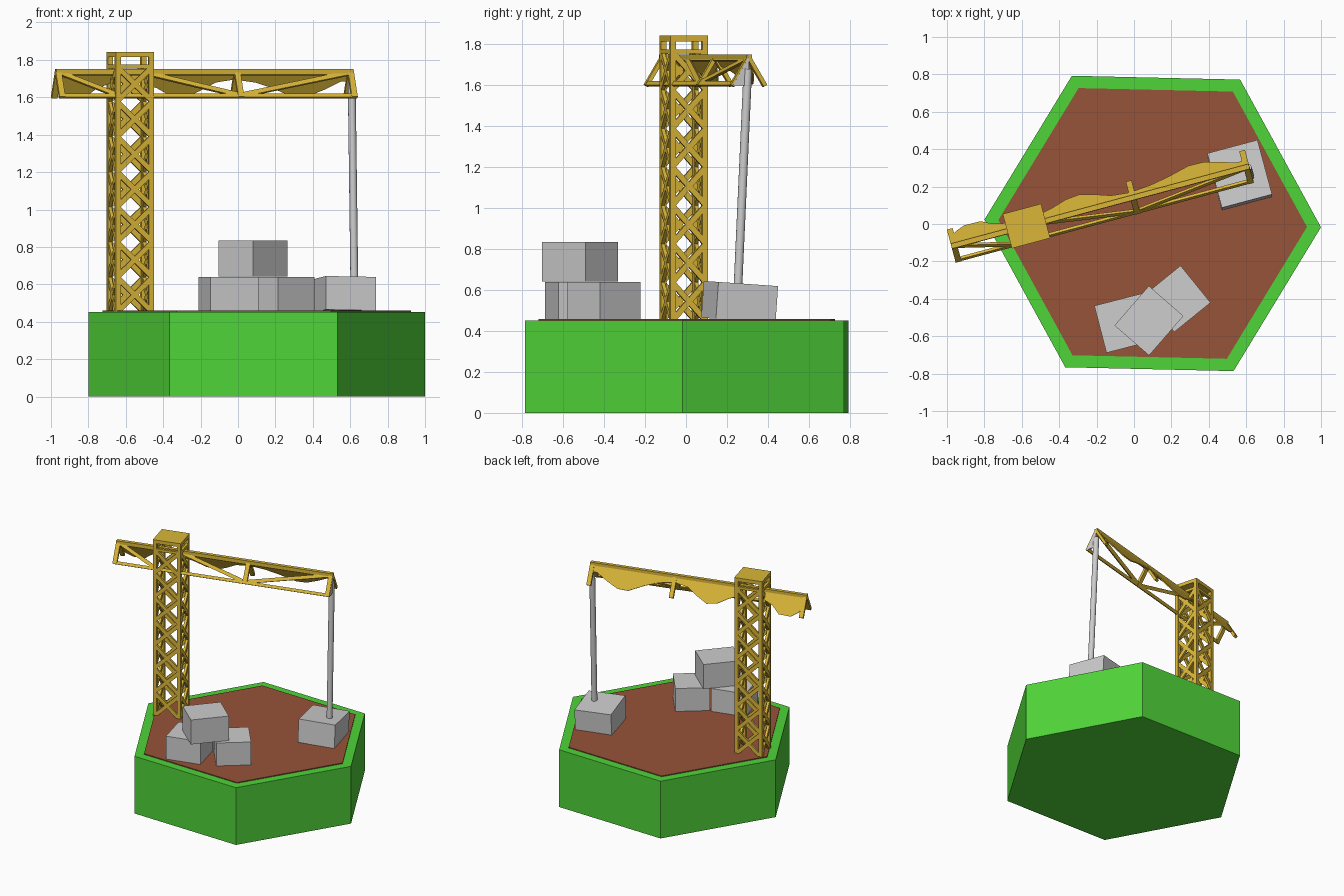
import bpy, bmesh, math
from mathutils import Matrix, Vector

if "Cube" in bpy.data.objects:
    bpy.data.objects.remove(bpy.data.objects["Cube"])


def material(name, rgb):
    m = bpy.data.materials.new(name)
    m.diffuse_color = (*rgb, 1)
    m.use_nodes = True
    m.node_tree.nodes["Principled BSDF"].inputs["Base Color"].default_value = m.diffuse_color
    return m


GREEN = material("grass_green", (0.08, 0.66, 0.04))
SOIL = material("soil_brown", (0.31, 0.087, 0.042))
YELLOW = material("crane_yellow", (0.70, 0.47, 0.04))
GREY = material("concrete_grey", (0.61, 0.61, 0.61))


def finish(name, bm, mat, matrix=None):
    bmesh.ops.recalc_face_normals(bm, faces=bm.faces[:])
    me = bpy.data.meshes.new(name)
    bm.to_mesh(me)
    bm.free()
    me.materials.append(mat)
    ob = bpy.data.objects.new(name, me)
    if matrix:
        ob.matrix_world = matrix
    bpy.context.collection.objects.link(ob)
    return ob


def box(bm, size, matrix):
    bmesh.ops.create_cube(bm, size=1, matrix=matrix @ Matrix.Diagonal((*size, 1)))


def bar(bm, a, b, width, thick, normal):
    """Flat bar from a to b whose thin side faces along normal."""
    a, b, n = Vector(a), Vector(b), Vector(normal)
    x = (b - a).normalized()
    y = n.cross(x).normalized()
    z = x.cross(y)
    rot = Matrix((x, y, z)).transposed().to_4x4()
    box(bm, ((b - a).length, width, thick), Matrix.Translation((a + b) / 2) @ rot)


def plate(bm, points, offset):
    """Thin plate: polygon extruded by offset."""
    f = bm.faces.new([bm.verts.new(p) for p in points])
    r = bmesh.ops.extrude_face_region(bm, geom=[f])
    vs = [v for v in r["geom"] if isinstance(v, bmesh.types.BMVert)]
    bmesh.ops.translate(bm, vec=offset, verts=vs)


def hexagon(name, radius, z0, z1, mat):
    bm = bmesh.new()
    bmesh.ops.create_cone(bm, cap_ends=True, segments=6, radius1=radius, radius2=radius, depth=z1 - z0)
    # find the first corner so that one corner points along +x
    v = bm.verts[:][0].co
    turn = math.radians(-1.3) - math.atan2(v.y, v.x)
    finish(name, bm, mat, Matrix.Translation((0.10, 0.003, (z0 + z1) / 2)) @ Matrix.Rotation(turn, 4, 'Z'))


# hexagonal island with a soil sheet on top
hexagon("grass_base", 0.90, 0, 0.452, GREEN)
hexagon("soil_top", 0.825, 0.40, 0.459, SOIL)

CRANE = Matrix.Translation((-0.575, -0.011, 0)) @ Matrix.Rotation(math.radians(15), 4, 'Z')

# tower: corner posts, cross bracing and cap
W, D, Z0, Z1, TOP = 0.212, 0.19, 0.45, 1.765, 1.843
T = 0.028
bm = bmesh.new()
for sx in (-1, 1):
    for sy in (-1, 1):
        box(bm, (T, T, TOP - Z0), Matrix.Translation((sx * (W - T) / 2, sy * (D - T) / 2, (Z0 + TOP) / 2)))
finish("tower_posts", bm, YELLOW, CRANE)

bm = bmesh.new()
N = 7
step = (Z1 - Z0) / N
hx, hy, t = W / 2 - 0.018, D / 2 - 0.018, 0.018
for i in range(N):
    lo, hi = Z0 + i * step + 0.01, Z0 + (i + 1) * step - 0.01
    for s in (-1, 1):
        for a, b in ((lo, hi), (hi, lo)):
            y, x = s * (D / 2 - t / 2 - 0.002), s * (W / 2 - t / 2 - 0.002)
            bar(bm, (-hx, y, a), (hx, y, b), 0.028, t, (0, 1, 0))
            bar(bm, (x, -hy, a), (x, hy, b), 0.028, t, (1, 0, 0))
finish("tower_bracing", bm, YELLOW, CRANE)

bm = bmesh.new()
box(bm, (W, D, 0.028), Matrix.Translation((0, 0, TOP - 0.014)))
for s in (-1, 1):
    box(bm, (W, t, 0.02), Matrix.Translation((0, s * (D - t) / 2, Z1)))
    box(bm, (t, D, 0.02), Matrix.Translation((s * (W - t) / 2, 0, Z1)))
finish("tower_cap", bm, YELLOW, CRANE)

# jib: triangular section, ridge on top, rail along the front only
X0, MID, X1, H, ZB, ZT = -0.414, 0.59, 1.232, 0.09, 1.60, 1.75
FRONT, BACK = (0, -0.15, 0.09), (0, 0.15, 0.09)


def slope(x, side, f, inset=0.0):
    """Point on a slope; f = 0 at the ridge, 1 at the lower edge."""
    return (x, side * (H * f - inset), ZT - (ZT - ZB) * f - inset * 0.6)


bm = bmesh.new()
bar(bm, (X0, 0, ZT - 0.014), (X1, 0, ZT - 0.014), 0.028, 0.028, (0, 0, 1))
bar(bm, slope(X0, -1, 0.1, 0.006), slope(X1, -1, 0.1, 0.006), 0.03, 0.012, FRONT)
bar(bm, slope(X0, -1, 0.93, 0.006), slope(X1, -1, 0.93, 0.006), 0.022, 0.016, FRONT)
finish("jib_rails", bm, YELLOW, CRANE)

bm = bmesh.new()
for x in (X0 + 0.014, MID, X1 - 0.014):
    for side, n in ((-1, FRONT), (1, BACK)):
        bar(bm, slope(x, side, 0.04, 0.006), slope(x, side, 0.99, 0.006), 0.032, 0.02, n)
for xa, xb in ((X0 + 0.03, -0.10), (0.09, MID - 0.02), (X1 - 0.03, MID + 0.02)):
    bar(bm, slope(xa, -1, 0.12, 0.006), slope(xb, -1, 0.88, 0.006), 0.026, 0.014, FRONT)
finish("jib_struts", bm, YELLOW, CRANE)

# wavy sheets hanging down the back slope
bm = bmesh.new()
waves = (((X0, .45), (-.37, .8), (-.32, 1.0), (-.23, .98), (-.17, .65), (-.10, .48)),
         ((.09, .5), (.16, .65), (.24, .92), (.32, 1.0), (.40, .75), (.48, .45), (MID, .33)),
         ((MID, .35), (.70, .45), (.80, .65), (.92, .97), (1.0, .95), (1.09, .7), (1.17, .42), (X1, .4)))
for w in waves:
    pts = [slope(x, 1, f) for x, f in w]
    pts += [slope(w[-1][0], 1, 0), slope(w[0][0], 1, 0)]
    plate(bm, pts, (0, -0.007, -0.004))
finish("jib_back_sheet", bm, YELLOW, CRANE)

# grey fin on the jib tip
bm = bmesh.new()
plate(bm, [(X1 - 0.002, 0, ZT - 0.005), (X1 - 0.002, -0.082, ZB), (X1 - 0.002, 0.0, ZB)], (0.005, 0, 0))
finish("jib_tip_fin", bm, GREY, CRANE)

# cable
bm = bmesh.new()
a, b = Vector((0.622, 0.253, 0.60)), Vector((0.608, 0.302, 1.68))
rot = (b - a).to_track_quat('Z', 'Y').to_matrix().to_4x4()
bmesh.ops.create_cone(bm, cap_ends=True, segments=16, radius1=0.021, radius2=0.021,
                      depth=(b - a).length, matrix=Matrix.Translation((a + b) / 2) @ rot)
cable = finish("cable", bm, GREY)
bpy.context.view_layer.objects.active = cable
cable.select_set(True)
bpy.ops.object.shade_smooth_by_angle(angle=math.radians(40))

# concrete blocks: name, size, centre, yaw, tilt
blocks = (("hanging_block", (0.278, 0.302, 0.18), (0.565, 0.262, 0.542), 15, -4),
          ("left_block", (0.264, 0.26, 0.19), (-0.052, -0.53, 0.545), 14.5, 0),
          ("right_block", (0.25, 0.255, 0.19), (0.232, -0.40, 0.545), 39, 0),
          ("upper_block", (0.28, 0.245, 0.193), (0.08, -0.517, 0.737), 49, 0))
for name, size, centre, yaw, tilt in blocks:
    bm = bmesh.new()
    box(bm, size, Matrix.Identity(4))
    finish(name, bm, GREY, Matrix.Translation(centre) @ Matrix.Rotation(math.radians(tilt), 4, 'X')
           @ Matrix.Rotation(math.radians(yaw), 4, 'Z'))
